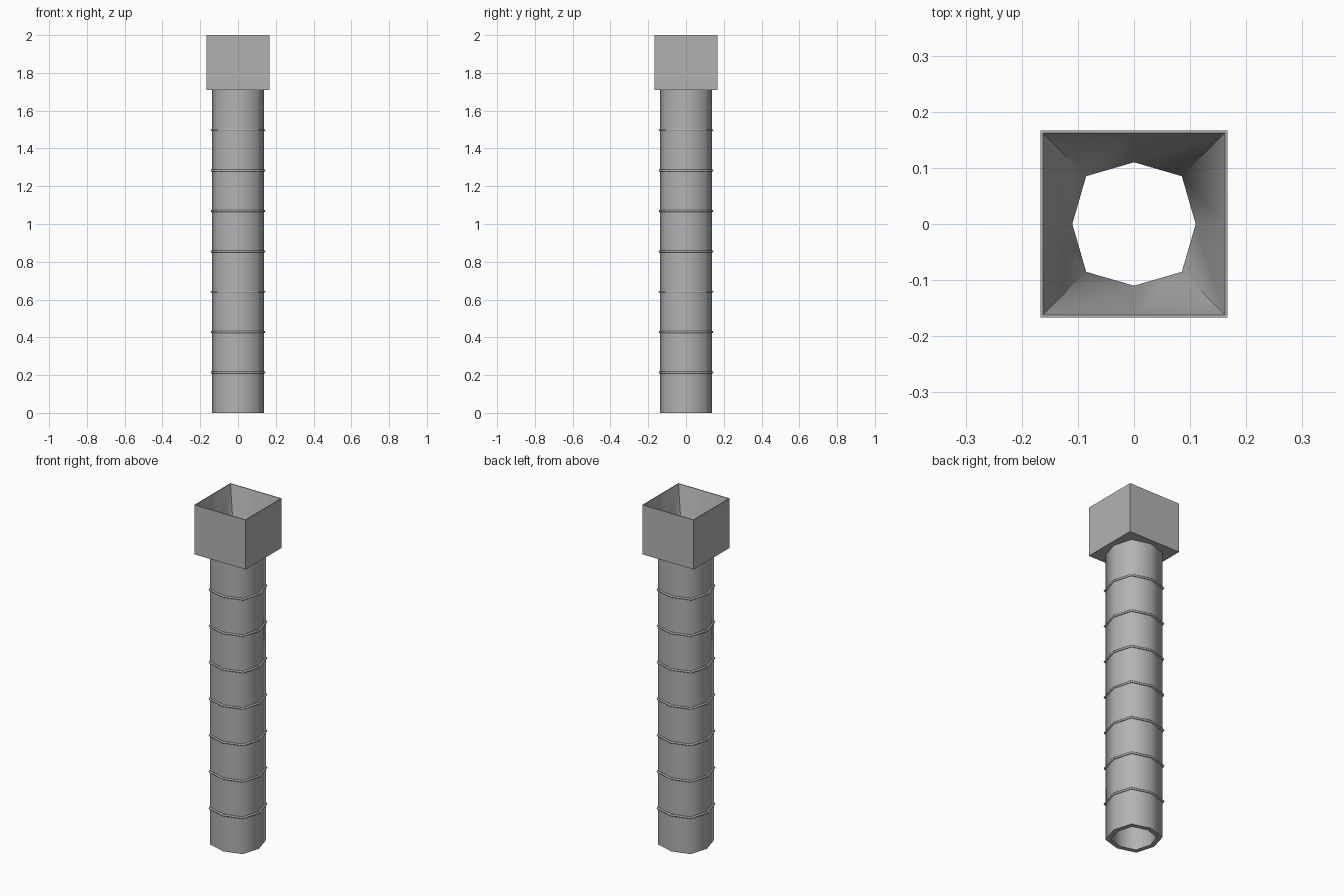
import bpy, bmesh, math

if "Cube" in bpy.data.objects:
    bpy.data.objects.remove(bpy.data.objects["Cube"])

grey = bpy.data.materials.new("zinc grey")
grey.diffuse_color = (0.45, 0.45, 0.45, 1)
grey.use_nodes = True
grey.node_tree.nodes["Principled BSDF"].inputs["Base Color"].default_value = grey.diffuse_color

RATIO = 0.775  # diagonal corner position relative to the axis corner


def octagon(r, z):
    d = r * RATIO
    return [(r, 0, z), (d, d, z), (0, r, z), (-d, d, z),
            (-r, 0, z), (-d, -d, z), (0, -r, z), (d, -d, z)]


def square(h, z):
    return [(h, 0, z), (h, h, z), (0, h, z), (-h, h, z),
            (-h, 0, z), (-h, -h, z), (0, -h, z), (h, -h, z)]


def closed_skin(name, loops):
    """Bridge a closed chain of eight-point loops."""
    bm = bmesh.new()
    rows = [[bm.verts.new(p) for p in loop] for loop in loops]
    for i, a in enumerate(rows):
        b = rows[(i + 1) % len(rows)]
        for k in range(8):
            n = (k + 1) % 8
            bm.faces.new((a[k], a[n], b[n], b[k]))
    bmesh.ops.recalc_face_normals(bm, faces=bm.faces)
    mesh = bpy.data.meshes.new(name)
    bm.to_mesh(mesh)
    bm.free()
    mesh.materials.append(grey)
    ob = bpy.data.objects.new(name, mesh)
    bpy.context.collection.objects.link(ob)
    bpy.ops.object.select_all(action='DESELECT')
    ob.select_set(True)
    bpy.context.view_layer.objects.active = ob
    bpy.ops.object.shade_smooth_by_angle(angle=math.radians(62))
    return ob


BOX_Z = 1.71

# hollow pipe with a square funnel box on top
closed_skin("downpipe", [
    octagon(0.137, 0), octagon(0.137, BOX_Z),
    square(0.167, BOX_Z), square(0.167, 2.0),
    square(0.162, 2.0), octagon(0.11, BOX_Z), octagon(0.11, 0)])

# thin joint rings evenly spaced up the pipe
for i in range(1, 8):
    z = BOX_Z * i / 8
    loops = []
    for k in range(6):
        a = math.tau * k / 6
        loops.append(octagon(0.139 + 0.006 * math.cos(a), z + 0.006 * math.sin(a)))
    closed_skin(f"joint_ring_{i}", loops)
